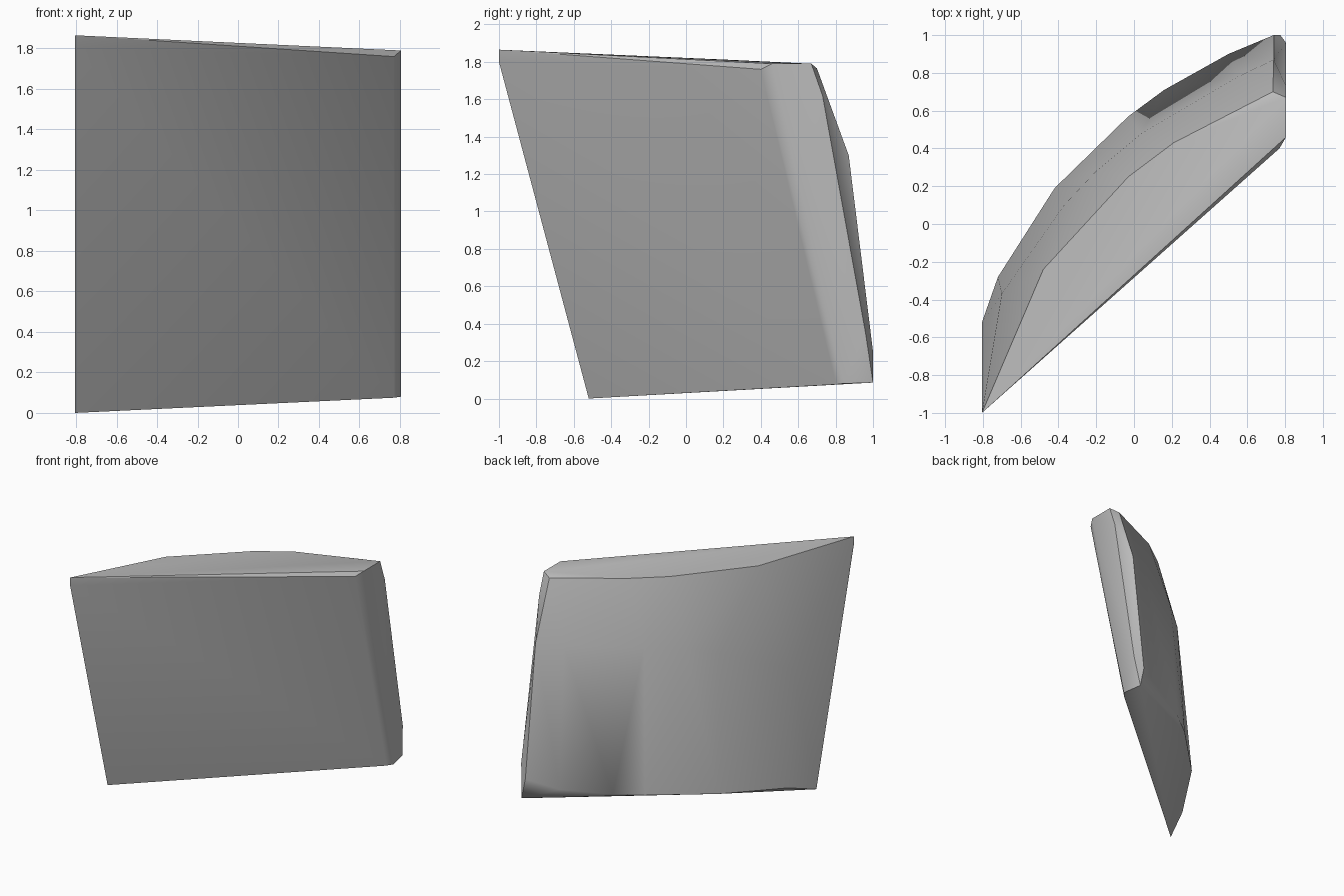
import bpy
import bmesh
import math

cube = bpy.data.objects.get("Cube")
if cube:
    bpy.data.objects.remove(cube, do_unlink=True)

# Flat front face, with its narrow turned edge on the right
front = [(-.805, -1, 1.865), (-.805, -1, 1.80), (-.805, -.52, 0),
         (.77, .40, 1.76), (.77, .80, .075),
         (.805, .46, 1.79), (.805, .84, .08)]
# Bowed back: rim under the top, shoulder, and widest line near the base
top_rim = [(-.48, -.24, 1.83), (-.03, .25, 1.81), (.21, .43, 1.80), (.735, .70, 1.765)]
shoulder = [(-.70, -.37, 1.0), (-.37, .10, 1.22), (-.20, .28, 1.28),
            (.04, .48, 1.3), (.55, .78, 1.3), (.74, .87, 1.3)]
base_rim = [(-.72, -.28, .08), (-.42, .19, .13), (-.03, .57, .16),
            (.16, .71, .17), (.50, .90, .19), (.74, 1, .25)]
# Narrow right end
end = [(.805, .67, 1.79), (.805, .73, 1.62), (.805, .96, .35), (.775, 1, .085)]

# Skin the sections into one closed block
bm = bmesh.new()
for p in front + top_rim + shoulder + base_rim + end:
    bm.verts.new(p)
hull = bmesh.ops.convex_hull(bm, input=bm.verts)
loose = {g for g in hull["geom_interior"] + hull["geom_unused"]
         if isinstance(g, bmesh.types.BMVert)}
bmesh.ops.delete(bm, geom=list(loose), context="VERTS")
bmesh.ops.dissolve_limit(bm, angle_limit=math.radians(1), verts=bm.verts, edges=bm.edges)
bmesh.ops.recalc_face_normals(bm, faces=bm.faces)

mesh = bpy.data.meshes.new("curved_block")
bm.to_mesh(mesh)
bm.free()
block = bpy.data.objects.new("curved_block", mesh)
bpy.context.collection.objects.link(block)

# Single plain grey
grey = bpy.data.materials.new("grey")
grey.use_nodes = True
colour = (.5, .5, .5, 1)
grey.diffuse_color = colour
grey.node_tree.nodes["Principled BSDF"].inputs["Base Color"].default_value = colour
mesh.materials.append(grey)

# Soft back, crisp borders
bpy.ops.object.select_all(action="DESELECT")
block.select_set(True)
bpy.context.view_layer.objects.active = block
bpy.ops.object.shade_smooth_by_angle(angle=math.radians(32))
